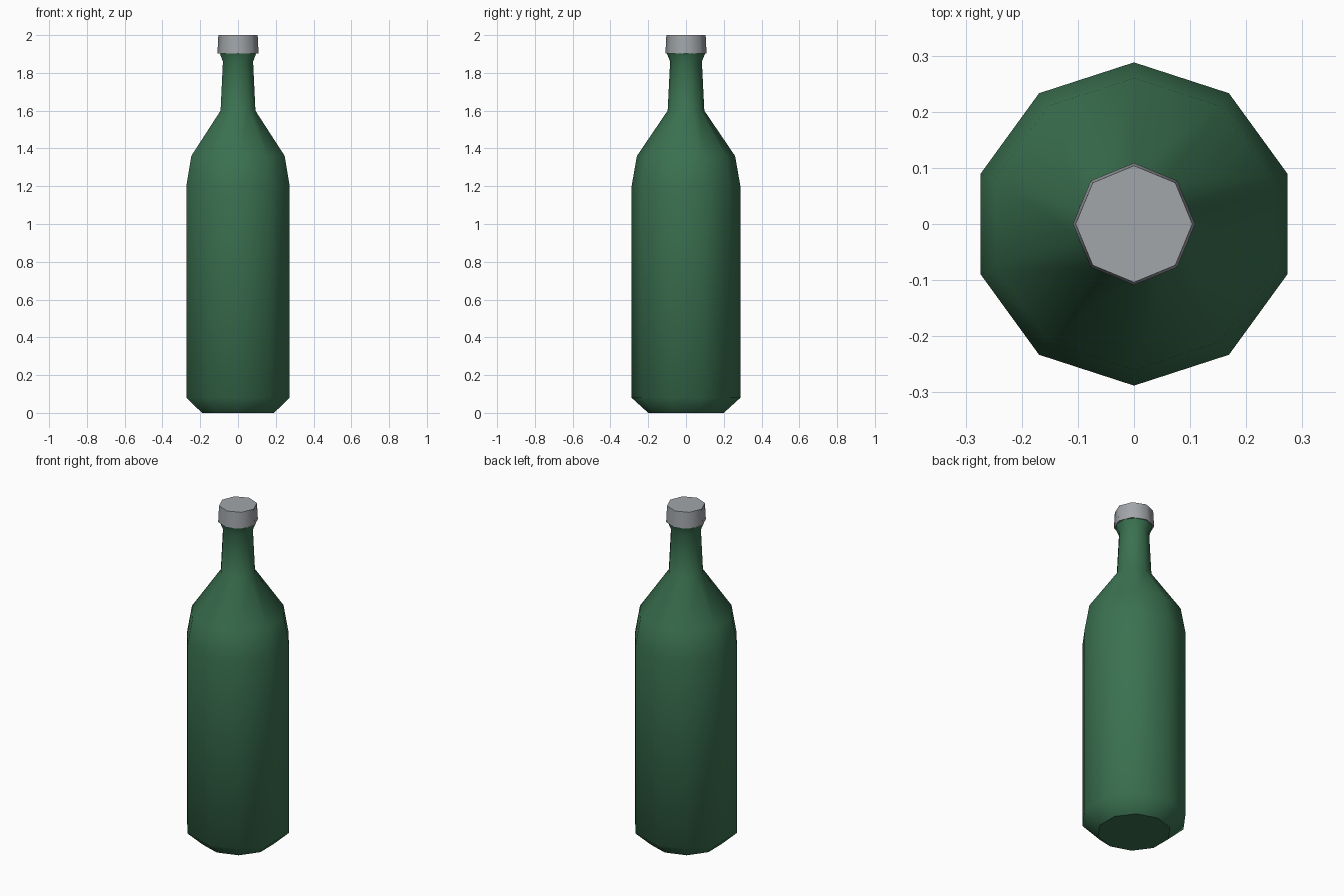
import bpy, bmesh, math

cube = bpy.data.objects.get("Cube")
if cube:
    bpy.data.objects.remove(cube, do_unlink=True)


def material(name, color, roughness):
    mat = bpy.data.materials.new(name)
    mat.use_nodes = True
    mat.diffuse_color = (*color, 1)
    bsdf = mat.node_tree.nodes["Principled BSDF"]
    bsdf.inputs["Base Color"].default_value = (*color, 1)
    bsdf.inputs["Roughness"].default_value = roughness
    return mat


def lathe(name, profile, sides, mat):
    """Spin a (radius, height) profile, with one corner facing +y; cap both ends."""
    bm = bmesh.new()
    rings = []
    for r, z in profile:
        angles = [math.pi / 2 + math.tau * i / sides for i in range(sides)]
        rings.append([bm.verts.new((r * math.cos(a), r * math.sin(a), z)) for a in angles])
    for low, high in zip(rings, rings[1:]):
        for i in range(sides):
            j = (i + 1) % sides
            bm.faces.new((low[i], low[j], high[j], high[i])).smooth = True
    # Flat end caps with crisp rims
    for ring in (rings[0][::-1], rings[-1]):
        for edge in bm.faces.new(ring).edges:
            edge.smooth = False
    mesh = bpy.data.meshes.new(name)
    bm.to_mesh(mesh)
    bm.free()
    mesh.materials.append(mat)
    obj = bpy.data.objects.new(name, mesh)
    bpy.context.collection.objects.link(obj)
    return obj


green = material("green_glass", (0.043, 0.165, 0.08), 0.4)
grey = material("grey_metal", (0.36, 0.38, 0.40), 0.5)

# Bottle body: chamfered base, straight wall, shoulder, neck and flared lip
body = [(0.2, 0), (0.288, 0.08), (0.288, 1.2), (0.26, 1.36),
        (0.097, 1.6), (0.084, 1.86), (0.102, 1.905)]
lathe("bottle_body", body, 10, green)

# Screw cap, slightly narrower at the top
lathe("bottle_cap", [(0.109, 1.903), (0.104, 2.0)], 8, grey)
